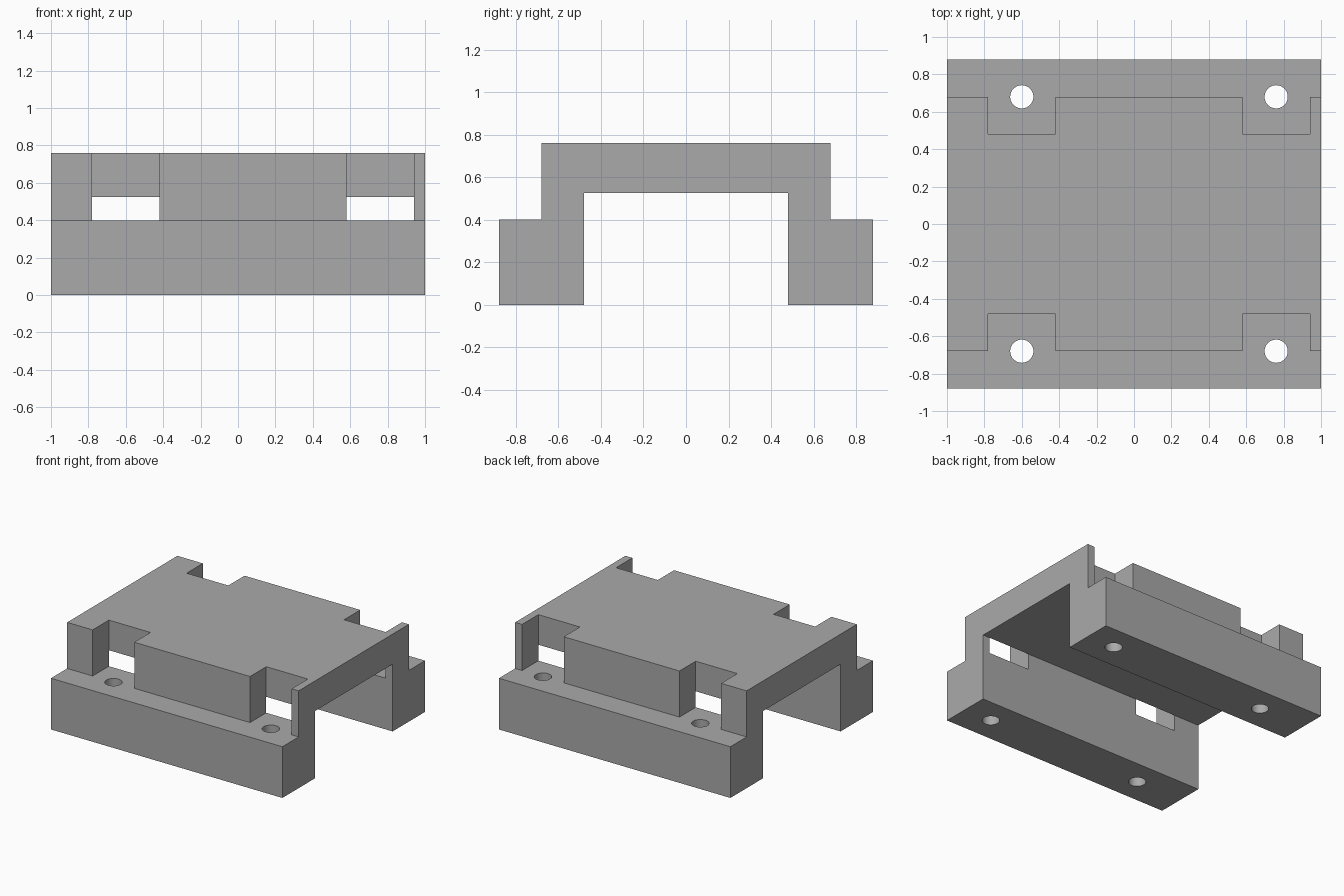
import bpy
import bmesh
from itertools import product
from mathutils import Vector

if "Cube" in bpy.data.objects:
    bpy.data.objects.remove(bpy.data.objects["Cube"], do_unlink=True)

grey = bpy.data.materials.new("plain grey")
grey.use_nodes = True
colour = (0.4, 0.4, 0.4, 1)
grey.diffuse_color = colour
grey.node_tree.nodes["Principled BSDF"].inputs["Base Color"].default_value = colour

# Planes that divide the bracket into blocks
XS = (-1, -0.78, -0.42, 0.58, 0.94, 1)
YS = (-0.88, -0.68, -0.48, 0.48, 0.68, 0.88)
ZS = (0, 0.4, 0.525, 0.76)
NOTCHES = (1, 3)


def solid(i, j, k):
    """Feet below, notched side walls above them, roof slab between."""
    if not (0 <= i < len(XS) - 1 and 0 <= j < len(YS) - 1 and 0 <= k < len(ZS) - 1):
        return False
    if j == 2:
        return k == 2
    if k == 0:
        return True
    return j in (1, 3) and i not in NOTCHES


# Bracket body: keep only the outer skin of the solid blocks
bm = bmesh.new()
verts = {}


def vert(idx):
    if idx not in verts:
        verts[idx] = bm.verts.new((XS[idx[0]], YS[idx[1]], ZS[idx[2]]))
    return verts[idx]


for cell in product(range(len(XS) - 1), range(len(YS) - 1), range(len(ZS) - 1)):
    if not solid(*cell):
        continue
    for axis, side in product(range(3), (0, 1)):
        near = list(cell)
        near[axis] += 2 * side - 1
        if solid(*near):
            continue
        u, v = (axis + 1) % 3, (axis + 2) % 3
        loop = []
        for du, dv in ((0, 0), (1, 0), (1, 1), (0, 1)):
            corner = list(cell)
            corner[axis] += side
            corner[u] += du
            corner[v] += dv
            loop.append(vert(tuple(corner)))
        bm.faces.new(loop if side else loop[::-1])

bmesh.ops.dissolve_limit(bm, angle_limit=0.01, verts=bm.verts[:], edges=bm.edges[:])
mesh = bpy.data.meshes.new("bracket_body")
bm.to_mesh(mesh)
bm.free()
mesh.materials.append(grey)
body = bpy.data.objects.new("bracket_body", mesh)
bpy.context.collection.objects.link(body)

# Screw holes through the feet
for x, y in product((-0.6, 0.76), (-0.68, 0.68)):
    bpy.ops.mesh.primitive_cylinder_add(vertices=48, radius=0.062, depth=0.6,
                                        location=Vector((x, y, 0.2)))
    cutter = bpy.context.object
    cutter.name = "screw_hole_cutter"
    cutter.data.materials.append(grey)
    cutter.hide_render = True
    cutter.hide_set(True)
    cut = body.modifiers.new("screw_hole", "BOOLEAN")
    cut.operation = "DIFFERENCE"
    cut.solver = "EXACT"
    cut.object = cutter

# Bake the holes, then smooth only their round walls
bpy.ops.object.select_all(action="DESELECT")
body.select_set(True)
bpy.context.view_layer.objects.active = body
for name in [m.name for m in body.modifiers]:
    bpy.ops.object.modifier_apply(modifier=name)
for ob in [o for o in bpy.data.objects if o.name.startswith("screw_hole_cutter")]:
    bpy.data.objects.remove(ob, do_unlink=True)
bpy.ops.object.shade_smooth_by_angle()
